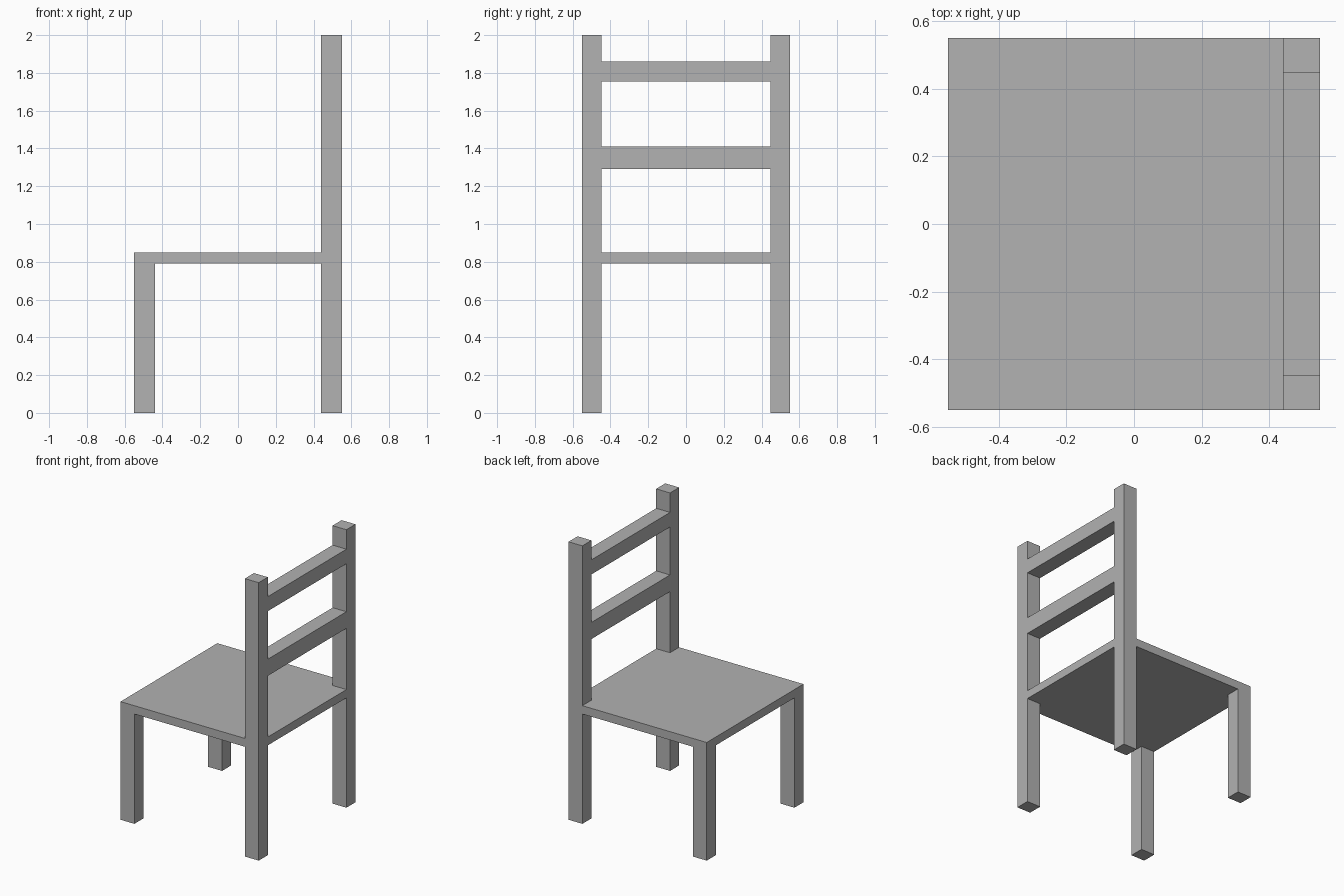
import bpy
import bmesh

cube = bpy.data.objects.get("Cube")
if cube:
    bpy.data.objects.remove(cube, do_unlink=True)

GREY = (0.445, 0.445, 0.445, 1.0)
wood = bpy.data.materials.new("plain grey")
wood.use_nodes = True
wood.diffuse_color = GREY
wood.node_tree.nodes["Principled BSDF"].inputs["Base Color"].default_value = GREY

HALF = 0.55            # half the width and depth of the chair
IN_X, IN_Y = 0.44, 0.447  # inner faces of the legs and posts
SEAT_LOW, SEAT_TOP = 0.79, 0.85


def prism(name, outline, low, high):
    """Extrude a flat xy outline from height low to height high."""
    bm = bmesh.new()
    base = bm.faces.new([bm.verts.new((x, y, low)) for x, y in outline])
    moved = bmesh.ops.extrude_face_region(bm, geom=[base], use_keep_orig=True)
    top = [v for v in moved["geom"] if isinstance(v, bmesh.types.BMVert)]
    bmesh.ops.translate(bm, verts=top, vec=(0, 0, high - low))
    bmesh.ops.recalc_face_normals(bm, faces=bm.faces)
    mesh = bpy.data.meshes.new(name)
    bm.to_mesh(mesh)
    bm.free()
    mesh.materials.append(wood)
    obj = bpy.data.objects.new(name, mesh)
    bpy.context.collection.objects.link(obj)
    return obj


def box(name, x0, x1, y0, y1, low, high):
    return prism(name, [(x0, y0), (x1, y0), (x1, y1), (x0, y1)], low, high)


# Seat, notched at two corners around the tall posts
prism("seat", [(-HALF, -HALF), (IN_X, -HALF), (IN_X, -IN_Y), (HALF, -IN_Y),
               (HALF, IN_Y), (IN_X, IN_Y), (IN_X, HALF), (-HALF, HALF)],
      SEAT_LOW, SEAT_TOP)

# Short legs under the seat and tall posts carrying the backrest
for side, s in (("near", -1), ("far", 1)):
    y0, y1 = sorted((s * IN_Y, s * HALF))
    box(f"{side}_short_leg", -HALF, -IN_X, y0, y1, 0, SEAT_LOW)
    box(f"{side}_back_post", IN_X, HALF, y0, y1, 0, 2)

# Backrest rails between the posts
for name, low, high in (("lower_back_rail", 1.29, 1.41),
                        ("upper_back_rail", 1.755, 1.86)):
    box(name, IN_X, HALF, -IN_Y, IN_Y, low, high)
